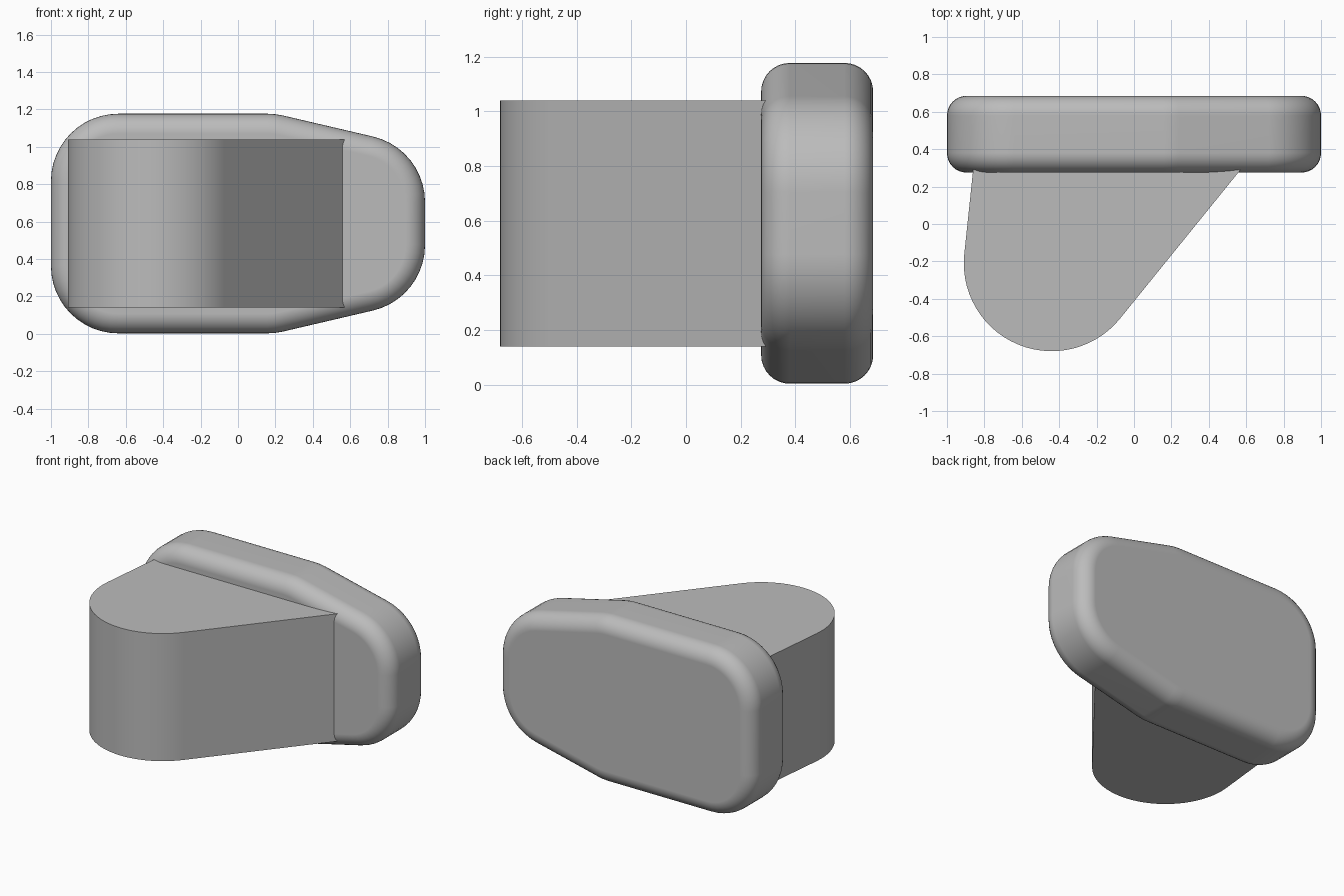
import bpy, bmesh
from math import cos, sin, tan, radians
from mathutils import Vector

cube = bpy.data.objects.get("Cube")
if cube:
    bpy.data.objects.remove(cube)

grey = bpy.data.materials.new("plain grey")
grey.use_nodes = True
colour = (0.5, 0.5, 0.5, 1)
grey.diffuse_color = colour
grey.node_tree.nodes["Principled BSDF"].inputs["Base Color"].default_value = colour


def rounded(corners, radius, steps):
    """Round every corner of a convex outline with a true arc."""
    points = []
    for i, corner in enumerate(corners):
        p = Vector(corner)
        a = (Vector(corners[i - 1]) - p).normalized()
        b = (Vector(corners[(i + 1) % len(corners)]) - p).normalized()
        half = a.angle(b) / 2
        centre = p + (a + b).normalized() * radius / sin(half)
        start = p + a * radius / tan(half) - centre
        end = p + b * radius / tan(half) - centre
        turn = start.angle(end)
        count = max(2, round(steps * turn / radians(90)))
        for k in range(count + 1):
            t = k / count
            points.append(centre + (start * sin((1 - t) * turn)
                                    + end * sin(t * turn)) / sin(turn))
    return points


def extrude(name, points, offset, bevel=0):
    """Extrude a closed outline into a solid, optionally rounding its rims."""
    bm = bmesh.new()
    face = bm.faces.new([bm.verts.new(p) for p in points])
    moved = bmesh.ops.extrude_face_region(bm, geom=[face], use_keep_orig=True)
    verts = [g for g in moved["geom"] if isinstance(g, bmesh.types.BMVert)]
    bmesh.ops.translate(bm, verts=verts, vec=offset)
    bmesh.ops.recalc_face_normals(bm, faces=bm.faces[:])
    if bevel:
        rims = [e for f in bm.faces if len(f.verts) > 4 for e in f.edges]
        bmesh.ops.bevel(bm, geom=rims, offset=bevel, segments=8,
                        profile=0.5, affect="EDGES")
    mesh = bpy.data.meshes.new(name)
    bm.to_mesh(mesh)
    bm.free()
    mesh.materials.append(grey)
    obj = bpy.data.objects.new(name, mesh)
    bpy.context.collection.objects.link(obj)
    bpy.ops.object.select_all(action="DESELECT")
    obj.select_set(True)
    bpy.context.view_layer.objects.active = obj
    bpy.ops.object.shade_smooth_by_angle(angle=radians(30))
    normals = obj.modifiers.new("Weighted normals", "WEIGHTED_NORMAL")
    normals.keep_sharp = True
    return obj


# Pad: tapered outline with big round corners and soft rims
mid, top = 0.59, 0.587
upper = [(-1, top), (0.2, top), (1, 0.4)]
outline = [(x, mid + h) for x, h in upper]
outline += [(x, mid - h) for x, h in reversed(upper)]
extrude("pad", [(x, 0.275, z) for x, z in rounded(outline, 0.36, 12)],
        (0, 0.41, 0), bevel=0.105)

# Arm: rounded nose with straight sides running tangentially into the pad
nose, radius, back = Vector((-0.44, -0.21)), 0.47, 0.33
first, last, steps = radians(174), radians(321), 28
arc = [nose + radius * Vector((cos(a), sin(a))) for a in
       (first + (last - first) * i / steps for i in range(steps + 1))]


def run_back(point, angle):
    """Follow the tangent at this angle until it is inside the pad."""
    return Vector((point.x - (back - point.y) * tan(angle), back))


side = [run_back(arc[0], first)] + arc + [run_back(arc[-1], last)]
extrude("arm", [(p.x, p.y, 0.14) for p in side], (0, 0, 0.9))
